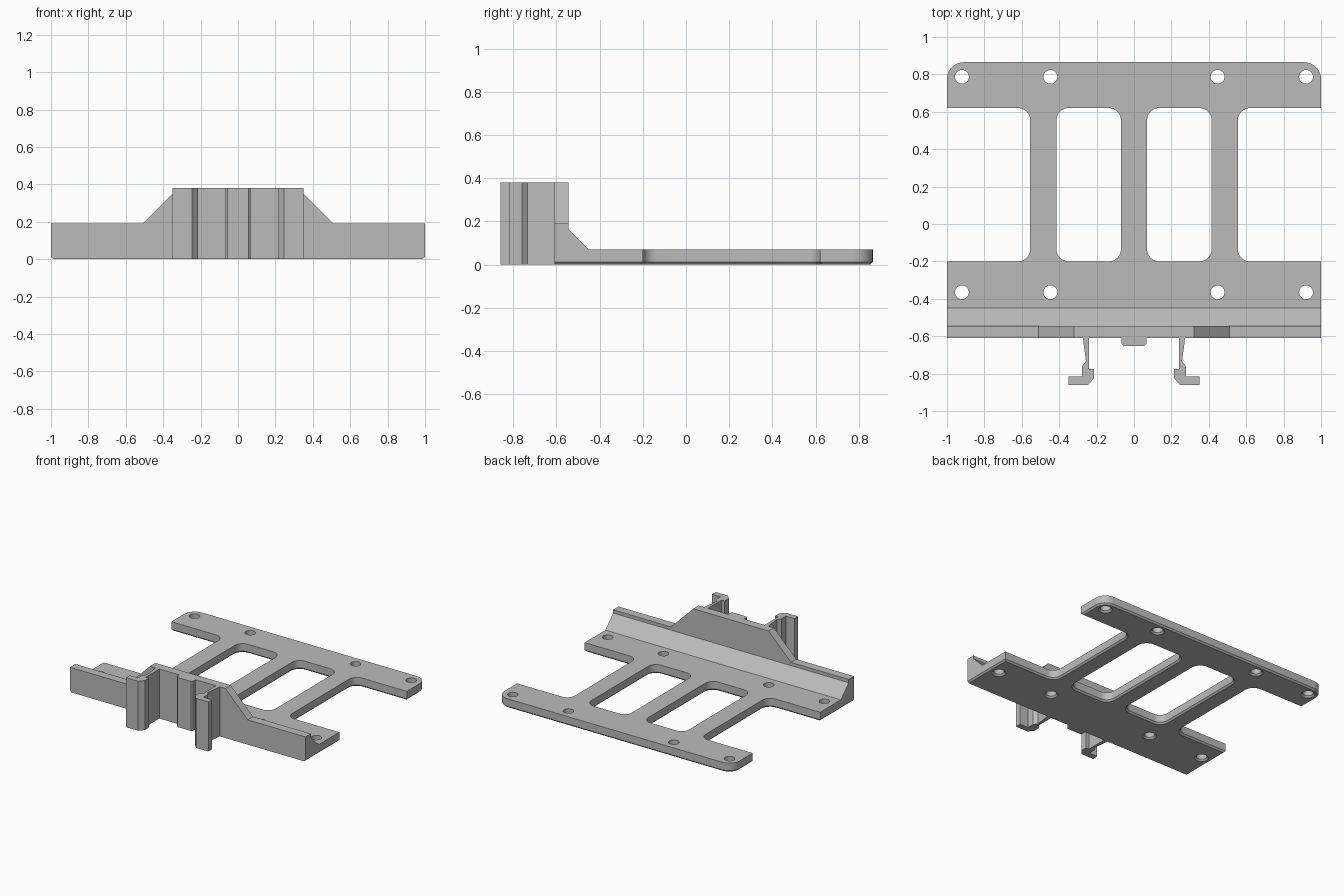
import bpy
import bmesh
from math import cos, sin, pi
from mathutils import Vector

default = bpy.data.objects.get("Cube")
if default:
    bpy.data.objects.remove(default, do_unlink=True)

grey = bpy.data.materials.new("plain grey")
grey.use_nodes = True
colour = (0.5, 0.5, 0.5, 1)
grey.diffuse_color = colour
grey.node_tree.nodes["Principled BSDF"].inputs["Base Color"].default_value = colour

CHAMFER = 0.012
THICK = 0.07
HEIGHT = 0.38
WALL_FRONT, WALL_BACK = -0.61, -0.545


def rounded(x0, x1, y0, y1, front_r, back_r, grow=0, steps=8):
    """Counter-clockwise rectangle with rounded corners, grown outward."""
    x0, x1, y0, y1 = x0 - grow, x1 + grow, y0 - grow, y1 + grow
    pts = []
    corners = [(x1, y1, -1, -1, back_r), (x0, y1, 1, -1, back_r),
               (x0, y0, 1, 1, front_r), (x1, y0, -1, 1, front_r)]
    for i, (x, y, sx, sy, r) in enumerate(corners):
        if r == 0:
            pts.append((x, y))
            continue
        r += grow
        for k in range(steps + 1):
            a = pi / 2 * (i + k / steps)
            pts.append((x + sx * r + r * cos(a), y + sy * r + r * sin(a)))
    return pts


def circle(x, y, r, n=32):
    return [(x + r * cos(2 * pi * k / n), y + r * sin(2 * pi * k / n)) for k in range(n)]


def loft(bm, levels):
    """Closed solid through matching outlines of 3D points."""
    rings = [[bm.verts.new(p) for p in ring] for ring in levels]
    n = len(rings[0])
    bm.faces.new(rings[0][::-1])
    bm.faces.new(rings[-1])
    for a, b in zip(rings, rings[1:]):
        for i in range(n):
            j = (i + 1) % n
            bm.faces.new((a[i], a[j], b[j], b[i]))


def at_z(pts, z):
    return [Vector((x, y, z)) for x, y in pts]


def finish(name, bm):
    bmesh.ops.recalc_face_normals(bm, faces=bm.faces)
    mesh = bpy.data.meshes.new(name)
    bm.to_mesh(mesh)
    bm.free()
    mesh.materials.append(grey)
    obj = bpy.data.objects.new(name, mesh)
    bpy.context.collection.objects.link(obj)
    return obj


def solid(name, levels):
    bm = bmesh.new()
    loft(bm, levels)
    return finish(name, bm)


# Base plate, chamfered along its lower edge
def plate_outline(grow):
    return rounded(-1, 1, WALL_BACK, 0.865, 0, 0.09, grow)


def keep_front(pts):
    return [(x, WALL_BACK if y < -0.5 else y) for x, y in pts]


plate = solid("base_plate", [at_z(keep_front(plate_outline(-CHAMFER)), 0),
                             at_z(plate_outline(0), CHAMFER),
                             at_z(plate_outline(0), THICK)])

# Slots, side notches and screw holes, all flared at the bottom
cuts = bmesh.new()


def add_cut(outline):
    loft(cuts, [at_z(outline(2 * CHAMFER), -CHAMFER),
                at_z(outline(0), CHAMFER),
                at_z(outline(0), THICK + 0.05)])


for x0, x1 in [(-1.3, -0.555), (-0.415, -0.07), (0.07, 0.415), (0.555, 1.3)]:
    add_cut(lambda g: rounded(x0, x1, -0.2, 0.62, 0.065, 0.065, g))
for x in (-0.92, -0.447, 0.447, 0.92):
    for y in (-0.365, 0.787):
        add_cut(lambda g: circle(x, y, 0.037 + g))
cutter = finish("plate_cutter", cuts)
cutter.hide_render = True

mod = plate.modifiers.new("openings", "BOOLEAN")
mod.operation = "DIFFERENCE"
mod.solver = "EXACT"
mod.object = cutter
bpy.context.view_layer.objects.active = plate
plate.select_set(True)
bpy.ops.object.modifier_apply(modifier=mod.name)
bpy.data.objects.remove(cutter, do_unlink=True)
bpy.ops.object.shade_smooth_by_angle(angle=0.5)

# Front wall with a raised middle
half = [(1 - CHAMFER, 0), (1, CHAMFER), (1, 0.19), (0.51, 0.19), (0.32, HEIGHT)]
wall = half + [(-x, z) for x, z in reversed(half)]
solid("front_wall", [[(x, y, z) for x, z in wall] for y in (WALL_FRONT, WALL_BACK)])

# Sloped fillet behind the wall
slope = [(WALL_BACK, THICK), (-0.45, THICK), (WALL_BACK, 0.165)]
solid("wall_gusset", [[(x, y, z) for y, z in slope] for x in (-1, 1)])

# Spring clips and the stop pad between them
clip = [(0.24, WALL_FRONT), (0.24, -0.775), (0.214, -0.775), (0.214, -0.825),
        (0.246, -0.86), (0.35, -0.86), (0.35, -0.815), (0.278, -0.815),
        (0.278, -0.76), (0.257, -0.735), (0.273, WALL_FRONT)]
for name, side in (("left_clip", 1), ("right_clip", -1)):
    pts = [(side * x, y) for x, y in clip]
    solid(name, [at_z(pts, 0), at_z(pts, HEIGHT)])

pad = [(-0.068, WALL_FRONT), (-0.068, -0.64), (-0.056, -0.652),
       (0.056, -0.652), (0.068, -0.64), (0.068, WALL_FRONT)]
solid("stop_pad", [at_z(pad, 0), at_z(pad, HEIGHT)])
